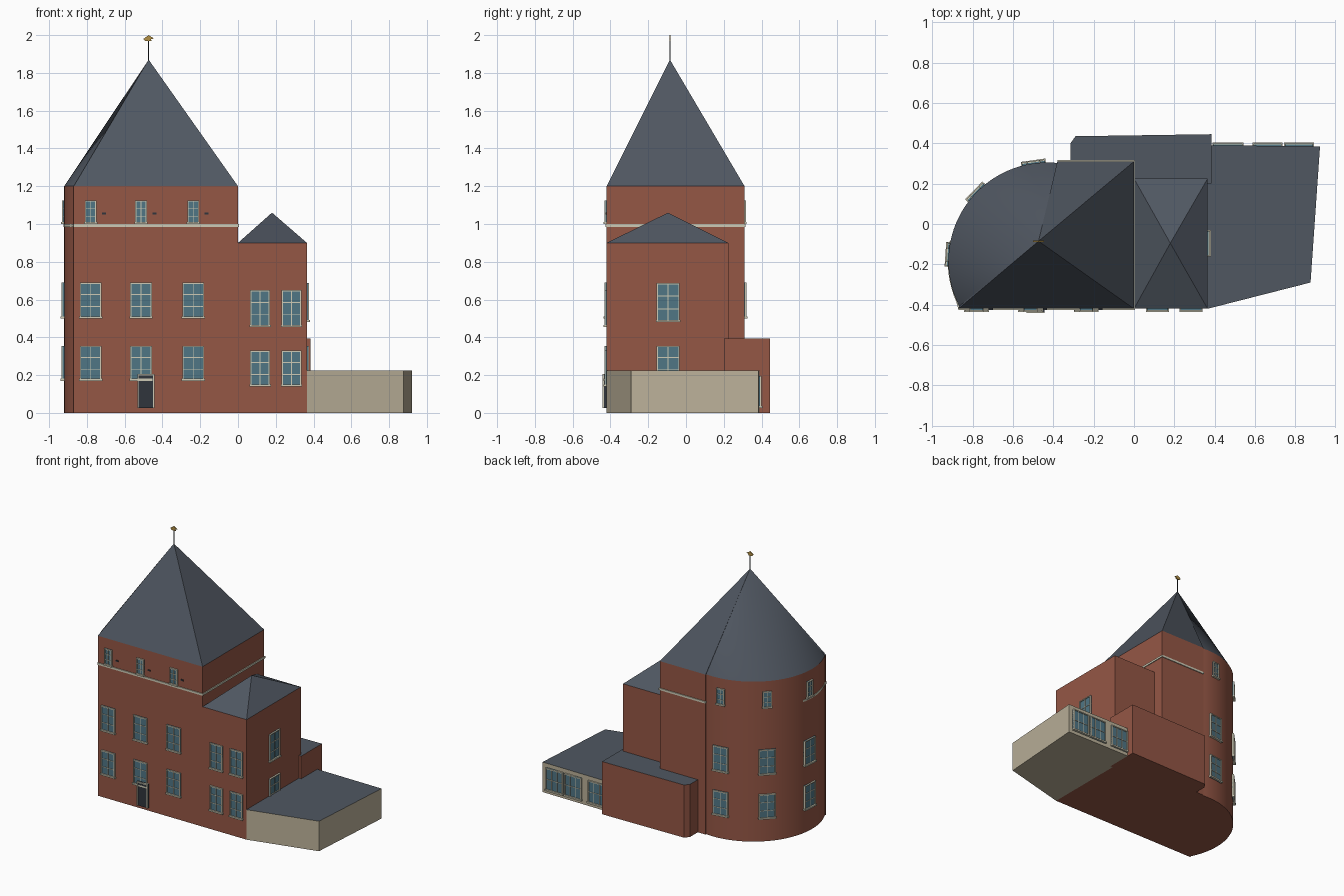
import bpy, bmesh, math
from mathutils import Matrix, Vector

if "Cube" in bpy.data.objects:
    bpy.data.objects.remove(bpy.data.objects["Cube"])


def material(name, rgb):
    m = bpy.data.materials.new(name)
    m.diffuse_color = (*rgb, 1)
    m.use_nodes = True
    m.node_tree.nodes["Principled BSDF"].inputs["Base Color"].default_value = m.diffuse_color
    return m


BRICK = material("brick", (0.30, 0.095, 0.06))
SLATE = material("slate", (0.08, 0.095, 0.12))
CREAM = material("cream", (0.50, 0.44, 0.32))
TRIM = material("trim", (0.62, 0.60, 0.47))
GLASS = material("glass", (0.08, 0.18, 0.235))
DARK = material("dark", (0.03, 0.036, 0.045))
GOLD = material("gold", (0.45, 0.28, 0.06))


def finish(name, bm, mats, smooth=False):
    bmesh.ops.recalc_face_normals(bm, faces=bm.faces)
    me = bpy.data.meshes.new(name)
    bm.to_mesh(me)
    bm.free()
    for m in mats:
        me.materials.append(m)
    ob = bpy.data.objects.new(name, me)
    bpy.context.collection.objects.link(ob)
    if smooth:
        bpy.context.view_layer.objects.active = ob
        ob.select_set(True)
        bpy.ops.object.shade_smooth_by_angle(angle=math.radians(20))
        ob.select_set(False)
    return ob


def prism(name, outline, z0, z1, side, top=None, smooth=False):
    """Extrude a plan outline; the top face may have its own material."""
    bm = bmesh.new()
    lo = [bm.verts.new((x, y, z0)) for x, y in outline]
    hi = [bm.verts.new((x, y, z1)) for x, y in outline]
    bm.faces.new(lo)
    bm.faces.new(hi).material_index = 1 if top else 0
    for i in range(len(lo)):
        j = (i + 1) % len(lo)
        bm.faces.new((lo[i], lo[j], hi[j], hi[i]))
    return finish(name, bm, [side] + ([top] if top else []), smooth)


def spire(name, outline, z, apex, smooth=False):
    """Roof faces running from a plan outline to one point."""
    bm = bmesh.new()
    base = [bm.verts.new((x, y, z)) for x, y in outline]
    tip = bm.verts.new(apex)
    bm.faces.new(base)
    for i in range(len(base)):
        bm.faces.new((base[i], base[(i + 1) % len(base)], tip))
    return finish(name, bm, [SLATE], smooth)


def box(bm, u0, u1, n0, n1, z0, z1, mat=0):
    c = Vector(((u0 + u1) / 2, (n0 + n1) / 2, (z0 + z1) / 2))
    m = Matrix.Translation(c) @ Matrix.Diagonal((u1 - u0, n1 - n0, z1 - z0, 1))
    for v in bmesh.ops.create_cube(bm, size=1, matrix=m)["verts"]:
        for f in v.link_faces:
            f.material_index = mat


def window(name, x, y, facing, z0, z1, w, cols=2, rows=3, fill=GLASS):
    """Framed opening on a wall whose outward normal points along 'facing' degrees."""
    bm = bmesh.new()
    h, t = w / 2, 0.007
    box(bm, -h, h, -0.012, 0.005, z0, z1, 1)
    for s in (-1, 1):
        box(bm, min(s * h, s * (h - t)), max(s * h, s * (h - t)), -0.012, 0.012, z0, z1)
    box(bm, -h, h, -0.012, 0.0115, z1 - t, z1)
    if rows:
        box(bm, -h - 0.004, h + 0.004, -0.012, 0.016, z0, z0 + 0.011)
    for i in range(1, cols):
        u = -h + w * i / cols
        box(bm, u - 0.002, u + 0.002, 0, 0.009, z0, z1)
    for i in range(1, rows):
        z = z0 + (z1 - z0) * i / rows
        box(bm, -h, h, 0, 0.0085, z - 0.002, z + 0.002)
    m = Matrix.Translation((x, y, 0)) @ Matrix.Rotation(math.radians(facing - 90), 4, 'Z')
    bm.transform(m)
    return finish(name, bm, [TRIM, fill])


# Tower: straight front, right and back, round on the left
CX, CY, R = -0.43, -0.185, 0.49


def on_arc(deg, r=R):
    a = math.radians(deg)
    return CX + r * math.cos(a), CY + r * math.sin(a)


N = 40
arc = [on_arc(84 + 123 * i / N) for i in range(N + 1)]
tower = [(-0.87, -0.42), (0, -0.42), (0, 0.31), (-0.38, 0.31)] + arc
prism("tower_walls", tower, 0, 1.2, BRICK, smooth=True)
APEX = (-0.473, -0.085, 1.87)
spire("tower_roof", tower, 1.2, APEX, smooth=True)

# Stone string course on the flat walls and the start of the curve
d = 0.006
band = [(-0.87, -0.42 - d), (d, -0.42 - d), (d, 0.31 + d), (-0.38, 0.31 + d),
        (-0.38, 0.25), (-0.1, 0.2), (-0.1, -0.3), (-0.8, -0.3)]
band += [on_arc(a, R + 0.003) for a in range(168, 208, 4)]
prism("string_course", band, 0.985, 1.0, TRIM)

# Side wing with a pyramid roof
wing = [(0, -0.42), (0.365, -0.42), (0.365, 0.225), (0, 0.225)]
prism("wing_walls", wing, 0, 0.9, BRICK)
spire("wing_roof", wing, 0.9, (0.18, -0.095, 1.06))

# Low brick block at the back
prism("rear_block", [(-0.315, 0.2), (0.385, 0.2), (0.385, 0.445), (-0.29, 0.435),
                     (-0.315, 0.40)], 0, 0.395, BRICK, SLATE)

# Low rendered extension on the right
prism("extension", [(0.365, -0.42), (0.875, -0.29), (0.922, 0.385), (0.365, 0.39)],
      0, 0.225, CREAM, SLATE)
for i, (x, w) in enumerate(((0.465, 0.145), (0.662, 0.14), (0.818, 0.14))):
    window(f"extension_window_{i}", x, 0.388, 90, 0.025, 0.195, w, 3, 2)

# Tower windows: three floors on the front and around the curve
floors = ((0.17, 0.355, 0.115), (0.50, 0.69, 0.115), (1.0, 1.125, 0.062))
for k, (z0, z1, w) in enumerate(floors):
    for i, x in enumerate((-0.78, -0.513, -0.237)):
        window(f"front_window_{k}_{i}", x, -0.42, -90, z0, z1, w)
    for i, a in enumerate((98, 136, 176)):
        window(f"curve_window_{k}_{i}", *on_arc(a), a, z0, z1, w)

# Wing windows
for k, (z0, z1) in enumerate(((0.14, 0.33), (0.455, 0.65))):
    for i, x in enumerate((0.117, 0.283)):
        window(f"wing_window_{k}_{i}", x, -0.42, -90, z0, z1, 0.105)
for k, (z0, z1) in enumerate(((0.17, 0.355), (0.48, 0.688))):
    window(f"wing_side_window_{k}", 0.365, -0.095, 0, z0, z1, 0.122)

# Front door, standing proud of the window behind it
window("front_door", -0.488, -0.43, -90, 0.025, 0.205, 0.09, 1, 0, DARK)

# Iron wall anchors beside the top windows
bm = bmesh.new()
for x in (-0.71, -0.442, -0.167):
    box(bm, x - 0.01, x + 0.01, -0.426, -0.415, 1.05, 1.06)
finish("wall_anchors", bm, [DARK])

# Weather vane: pole and flat gilded arrowhead
bm = bmesh.new()
box(bm, APEX[0] - 0.0025, APEX[0] + 0.0025, APEX[1] - 0.0025, APEX[1] + 0.0025, 1.85, 1.98)
finish("vane_pole", bm, [DARK])
bm = bmesh.new()
profile = [(-0.028, 1.98), (0.0, 2.0), (0.028, 1.982), (0.012, 1.978), (0.016, 1.968), (-0.016, 1.968)]
face = bm.faces.new([bm.verts.new((APEX[0] + x, APEX[1] - 0.003, z)) for x, z in profile])
ext = bmesh.ops.extrude_face_region(bm, geom=[face])["geom"]
bmesh.ops.translate(bm, vec=(0, 0.006, 0), verts=[g for g in ext if isinstance(g, bmesh.types.BMVert)])
finish("vane_arrow", bm, [GOLD])
